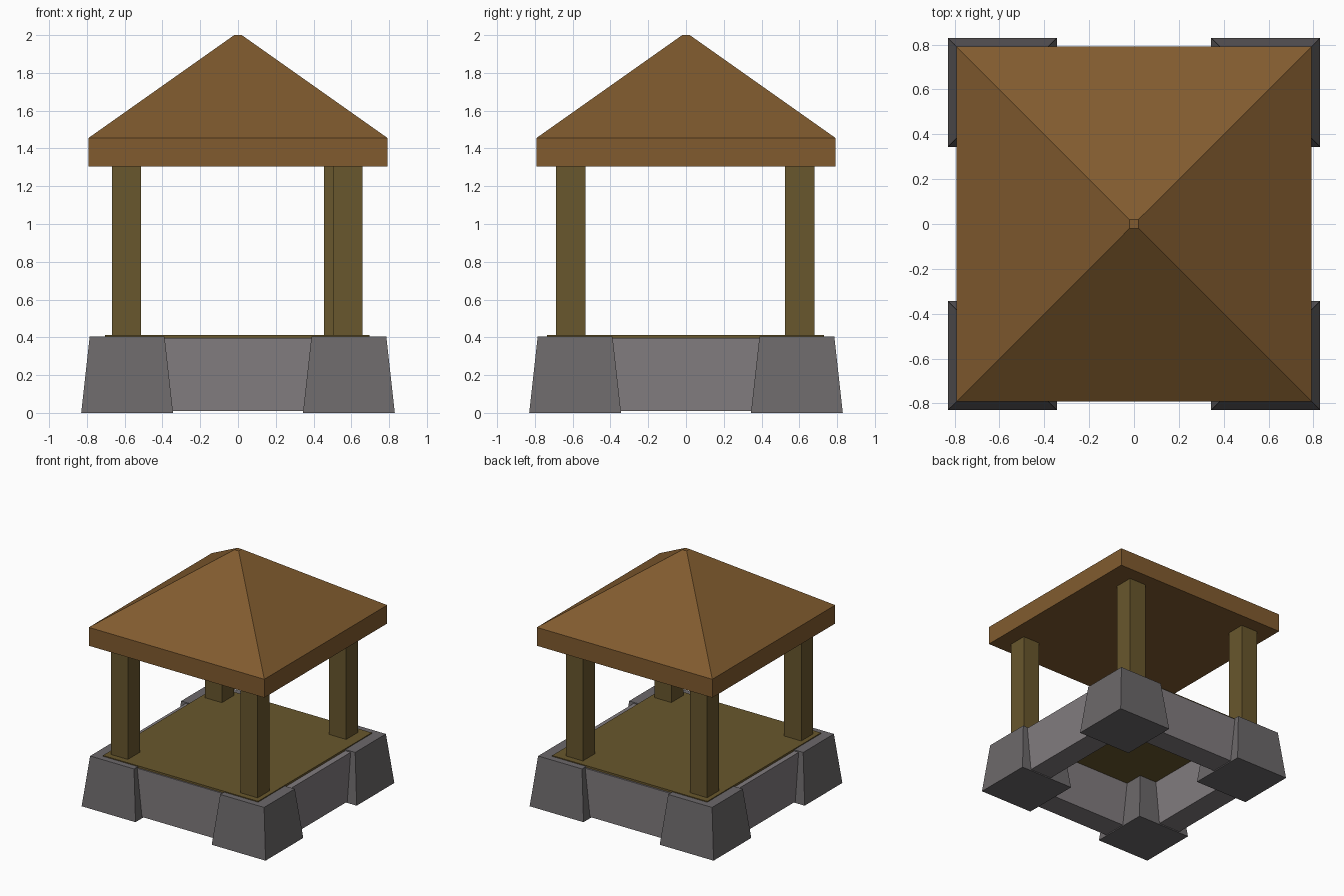
import bpy, bmesh

if "Cube" in bpy.data.objects:
    bpy.data.objects.remove(bpy.data.objects["Cube"])

def material(name, rgb):
    m = bpy.data.materials.new(name)
    m.diffuse_color = (*rgb, 1)
    m.use_nodes = True
    m.node_tree.nodes["Principled BSDF"].inputs["Base Color"].default_value = m.diffuse_color
    return m

ROOF = material("roof_wood", (0.22, 0.105, 0.028))
WOOD = material("olive_wood", (0.14, 0.095, 0.026))
STONE = material("stone", (0.15, 0.14, 0.145))
PALE = material("pale_stone", (0.22, 0.2, 0.21))

def stack(name, levels, mat, center=(0, 0)):
    """Solid made of stacked rectangles: levels are (half_x, half_y, z)."""
    bm = bmesh.new()
    rings = [[bm.verts.new((sx * hx, sy * hy, z))
              for sx, sy in ((-1, -1), (1, -1), (1, 1), (-1, 1))]
             for hx, hy, z in levels]
    bm.faces.new(rings[0][::-1])
    bm.faces.new(rings[-1])
    for lo, hi in zip(rings, rings[1:]):
        for i in range(4):
            j = (i + 1) % 4
            bm.faces.new((lo[i], lo[j], hi[j], hi[i]))
    mesh = bpy.data.meshes.new(name)
    bm.to_mesh(mesh)
    bm.free()
    mesh.materials.append(mat)
    ob = bpy.data.objects.new(name, mesh)
    ob.location = (*center, 0)
    bpy.context.collection.objects.link(ob)
    return ob

# Tapered corner stones
for sx, side in ((-1, "left"), (1, "right")):
    for sy, end in ((-1, "front"), (1, "back")):
        stack(f"{end}_{side}_corner_stone",
              [(0.243, 0.243, 0), (0.198, 0.198, 0.405)],
              STONE, (sx * 0.587, sy * 0.587))

# Low walls between the corner stones
WALL, HALF = 0.645, 0.1
for s, front, side in ((-1, "front", "left"), (1, "back", "right")):
    stack(f"{front}_wall", [(0.5, HALF, 0.01), (0.5, HALF, 0.396)],
          PALE, (0, s * WALL))
    stack(f"{side}_wall", [(HALF, 0.5, 0.01), (HALF, 0.5, 0.396)],
          PALE, (s * WALL, 0))

# Thin wooden floor
stack("floor", [(0.7, 0.733, 0.396), (0.7, 0.733, 0.412)], WOOD, (-0.004, -0.002))

# Posts; the back right one stands slightly inward
for name, x, y in (("front_left_post", -0.59, -0.61),
                   ("back_left_post", -0.59, 0.602),
                   ("front_right_post", 0.582, -0.61),
                   ("back_right_post", 0.532, 0.602)):
    stack(name, [(0.077, 0.077, 0.405), (0.077, 0.077, 1.31)], WOOD, (x, y))

# Roof slab rising to a small flat peak
stack("roof", [(0.792, 0.792, 1.305), (0.792, 0.792, 1.455), (0.02, 0.02, 2.0)], ROOF)
